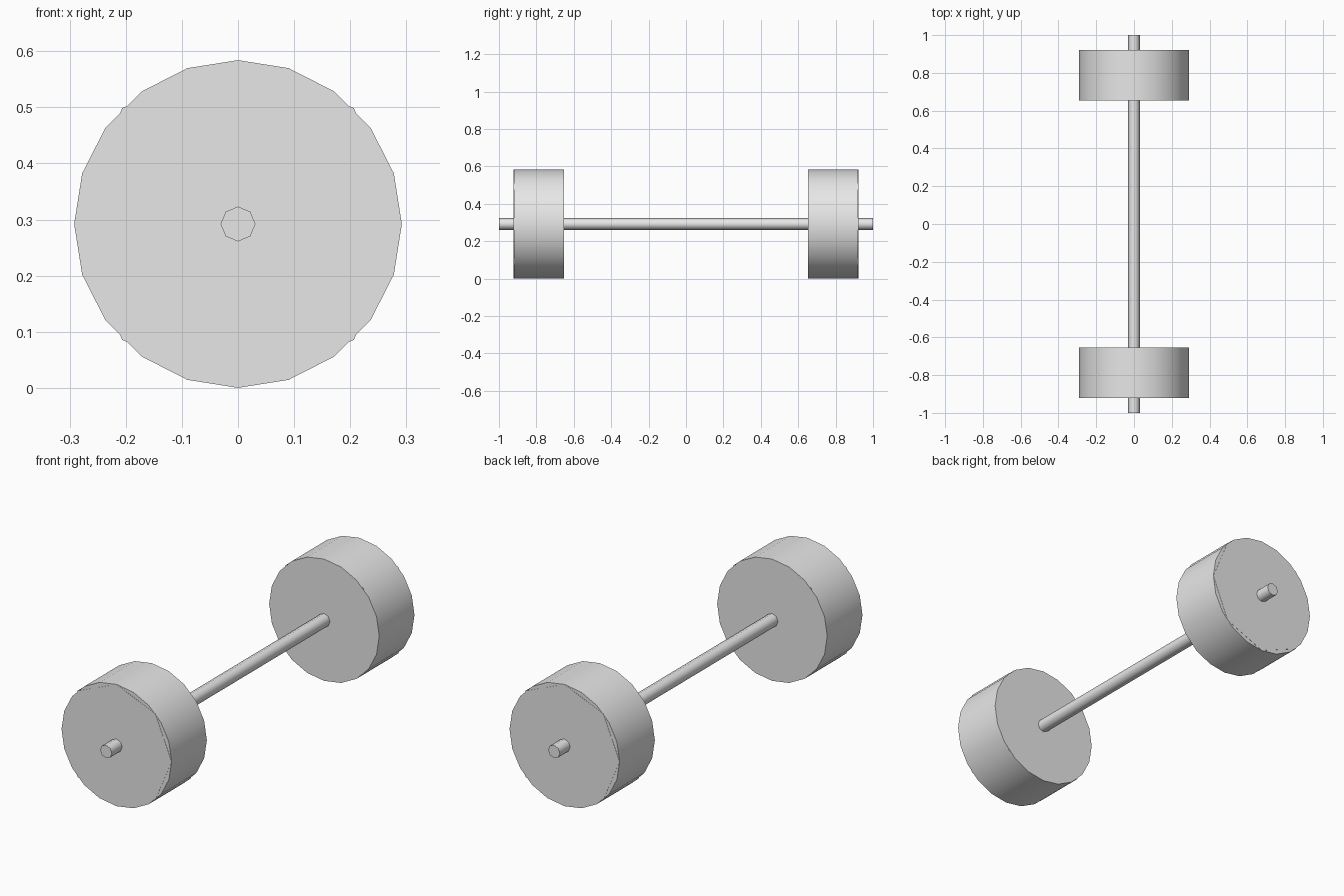
import bpy
import math

cube = bpy.data.objects.get("Cube")
if cube:
    bpy.data.objects.remove(cube, do_unlink=True)

RADIUS = 0.292   # weight radius, also the axle height
BAR_RADIUS = 0.031

steel = bpy.data.materials.new("plain_grey")
steel.use_nodes = True
grey = (0.8, 0.8, 0.8, 1)
steel.diffuse_color = grey
steel.node_tree.nodes["Principled BSDF"].inputs["Base Color"].default_value = grey


def rod(name, sides, radius, y0, y1):
    """Capped cylinder along y with one corner pointing straight up."""
    bpy.ops.mesh.primitive_cylinder_add(
        vertices=sides, radius=radius, depth=y1 - y0,
        location=(0, (y0 + y1) / 2, RADIUS),
        rotation=(math.pi / 2, 0, 0))
    obj = bpy.context.object
    obj.name = name
    obj.data.materials.append(steel)
    bpy.ops.object.shade_smooth_by_angle(angle=math.radians(60))
    return obj


# Bar running through both weights
rod("bar", 8, BAR_RADIUS, -1, 1)

# Round weights, each with an eight-sided core barely proud of its outer face
for label, side in (("front", -1), ("back", 1)):
    rod(label + "_weight", 20, RADIUS, *sorted((side * 0.653, side * 0.92)))
    rod(label + "_weight_core", 8, RADIUS, *sorted((side * 0.655, side * 0.921)))
